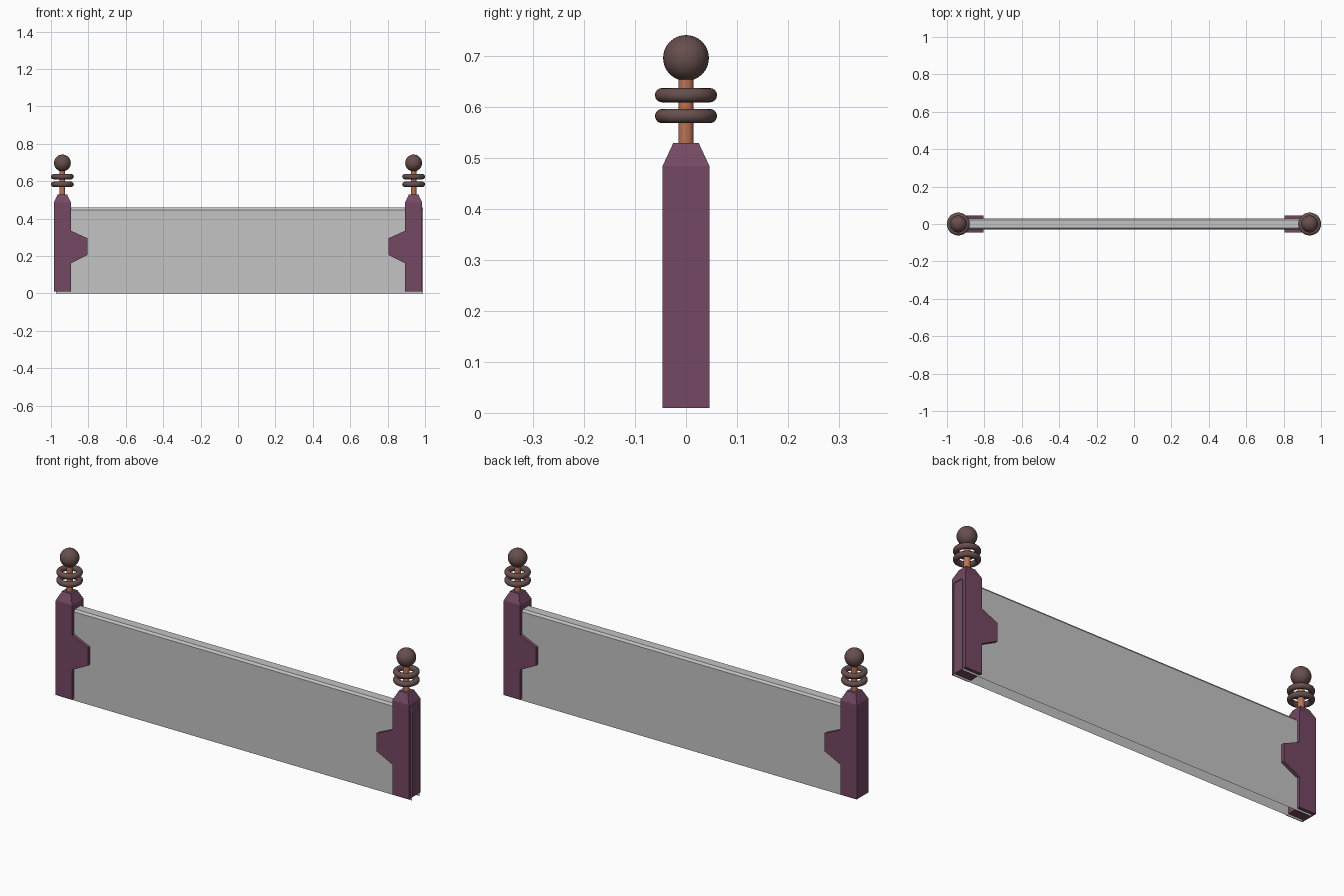
import bpy, bmesh, math

if "Cube" in bpy.data.objects:
    bpy.data.objects.remove(bpy.data.objects["Cube"])


def material(name, rgb):
    m = bpy.data.materials.new(name)
    m.diffuse_color = (*rgb, 1.0)
    m.use_nodes = True
    m.node_tree.nodes["Principled BSDF"].inputs["Base Color"].default_value = m.diffuse_color
    return m


GREY = material("panel grey", (0.55, 0.55, 0.55))
PURPLE = material("post purple", (0.175, 0.066, 0.125))
BROWN = material("finial brown", (0.135, 0.078, 0.075))
COPPER = material("rod copper", (0.50, 0.17, 0.09))


def finish(ob, name, mat, smooth=False):
    ob.name = name
    ob.data.materials.clear()
    ob.data.materials.append(mat)
    if smooth:
        bpy.ops.object.shade_smooth_by_angle(angle=math.radians(40))


def mesh_object(name, bm, mat):
    me = bpy.data.meshes.new(name)
    bm.to_mesh(me)
    bm.free()
    ob = bpy.data.objects.new(name, me)
    bpy.context.collection.objects.link(ob)
    finish(ob, name, mat)


# panel: thin folded sheet, open at the bottom and both ends
fold = [(-0.03, 0), (-0.03, 0.345), (-0.03, 0.447), (-0.022, 0.458),
        (0.022, 0.458), (0.03, 0.447), (0.03, 0.345), (0.03, 0)]
bm = bmesh.new()
left = [bm.verts.new((-0.972, y, z)) for y, z in fold]
right = [bm.verts.new((0.99, y, z)) for y, z in fold]
for i in range(len(fold) - 1):
    bm.faces.new((left[i], right[i], right[i + 1], left[i + 1]))
mesh_object("panel", bm, GREY)

HALF, CX = 0.046, 0.939
for side, label in ((-1, "left"), (1, "right")):
    cx = side * CX

    # post: square shaft with a tapered top
    bm = bmesh.new()
    rings = []
    for z, h in ((0.01, HALF), (0.485, HALF), (0.53, 0.025)):
        rings.append([bm.verts.new((cx + sx * h, sy * h, z))
                      for sx, sy in ((-1, -1), (1, -1), (1, 1), (-1, 1))])
    for a, b in zip(rings, rings[1:]):
        for i in range(4):
            j = (i + 1) % 4
            bm.faces.new((a[i], a[j], b[j], b[i]))
    bm.faces.new(rings[0][::-1])
    bm.faces.new(rings[-1])
    mesh_object(label + "_post", bm, PURPLE)

    # bracket: trapezoid clasping the panel on the inner side of the post
    bm = bmesh.new()
    outline = [(0.894, 0.16), (0.805, 0.205), (0.805, 0.295), (0.894, 0.335)]
    face = bm.faces.new([bm.verts.new((side * x, -HALF, z)) for x, z in outline])
    ext = bmesh.ops.extrude_face_region(bm, geom=[face])
    for v in ext["geom"]:
        if isinstance(v, bmesh.types.BMVert):
            v.co.y = HALF
    bmesh.ops.recalc_face_normals(bm, faces=bm.faces)
    mesh_object(label + "_bracket", bm, PURPLE)

    # finial: rod, two loose rings and a ball
    bpy.ops.mesh.primitive_cylinder_add(vertices=24, radius=0.015, depth=0.15,
                                        location=(cx, 0, 0.595))
    finish(bpy.context.object, label + "_rod", COPPER, True)
    for n, z in enumerate((0.583, 0.624)):
        bpy.ops.mesh.primitive_torus_add(major_segments=40, minor_segments=16,
                                         major_radius=0.047, minor_radius=0.014,
                                         location=(cx, 0, z))
        finish(bpy.context.object, f"{label}_ring_{n + 1}", BROWN, True)
    bpy.ops.mesh.primitive_uv_sphere_add(segments=32, ring_count=16, radius=0.045,
                                         location=(cx, 0, 0.697))
    finish(bpy.context.object, label + "_ball", BROWN, True)
